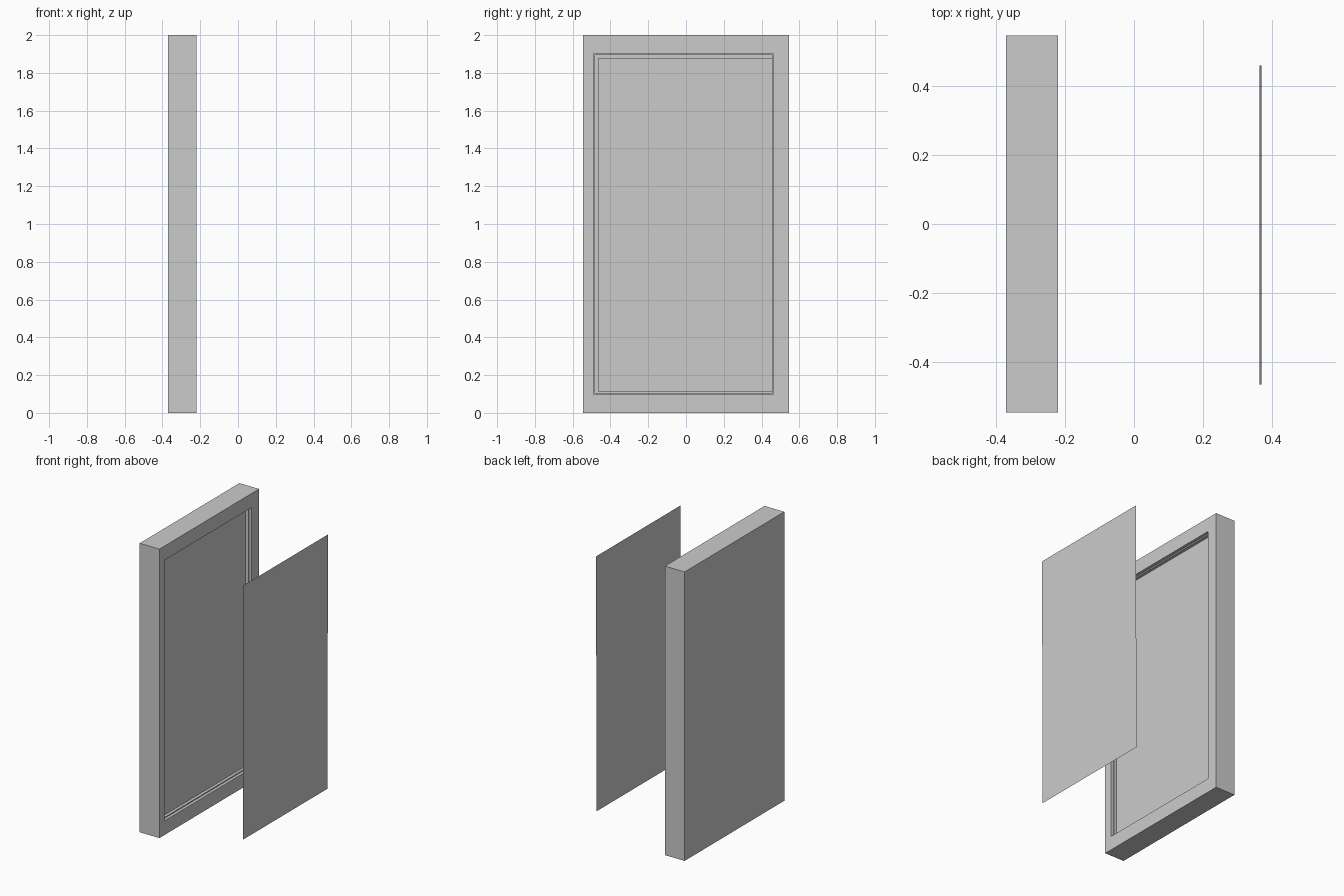
import bpy, bmesh

if "Cube" in bpy.data.objects:
    bpy.data.objects.remove(bpy.data.objects["Cube"])

BACK, FRONT = -0.371, -0.22


def ring(bm, x, y0, y1, z0, z1):
    return [bm.verts.new((x, y, z)) for y, z in ((y0, z0), (y1, z0), (y1, z1), (y0, z1))]


def finish(bm, name):
    bmesh.ops.recalc_face_normals(bm, faces=bm.faces)
    mesh = bpy.data.meshes.new(name)
    bm.to_mesh(mesh)
    bm.free()
    obj = bpy.data.objects.new(name, mesh)
    bpy.context.collection.objects.link(obj)


# Frame: rectangular loops from the closed back to the stepped recess floor
bm = bmesh.new()
loops = [
    ring(bm, BACK, -0.545, 0.545, 0.0, 2.0),
    ring(bm, FRONT, -0.545, 0.545, 0.0, 2.0),
    ring(bm, FRONT, -0.489, 0.464, 0.098, 1.902),
    ring(bm, FRONT - 0.02, -0.489, 0.464, 0.098, 1.902),
    ring(bm, FRONT - 0.02, -0.481, 0.456, 0.106, 1.894),
    ring(bm, FRONT - 0.04, -0.481, 0.456, 0.106, 1.894),
]
for a, b in zip(loops, loops[1:]):
    for i in range(4):
        j = (i + 1) % 4
        bm.faces.new((a[i], a[j], b[j], b[i]))
bm.faces.new(loops[0])
bm.faces.new(loops[-1])
finish(bm, "recessed_frame")

# Thin loose sheet in front of the frame, leaning very slightly
bm = bmesh.new()
sheet = ring(bm, 0.366, -0.465, 0.458, 0.114, 1.876)
for v in sheet:
    v.co.x += 0.0025 if v.co.z > 1 else -0.0025
bm.faces.new(sheet)
finish(bm, "panel_sheet")
